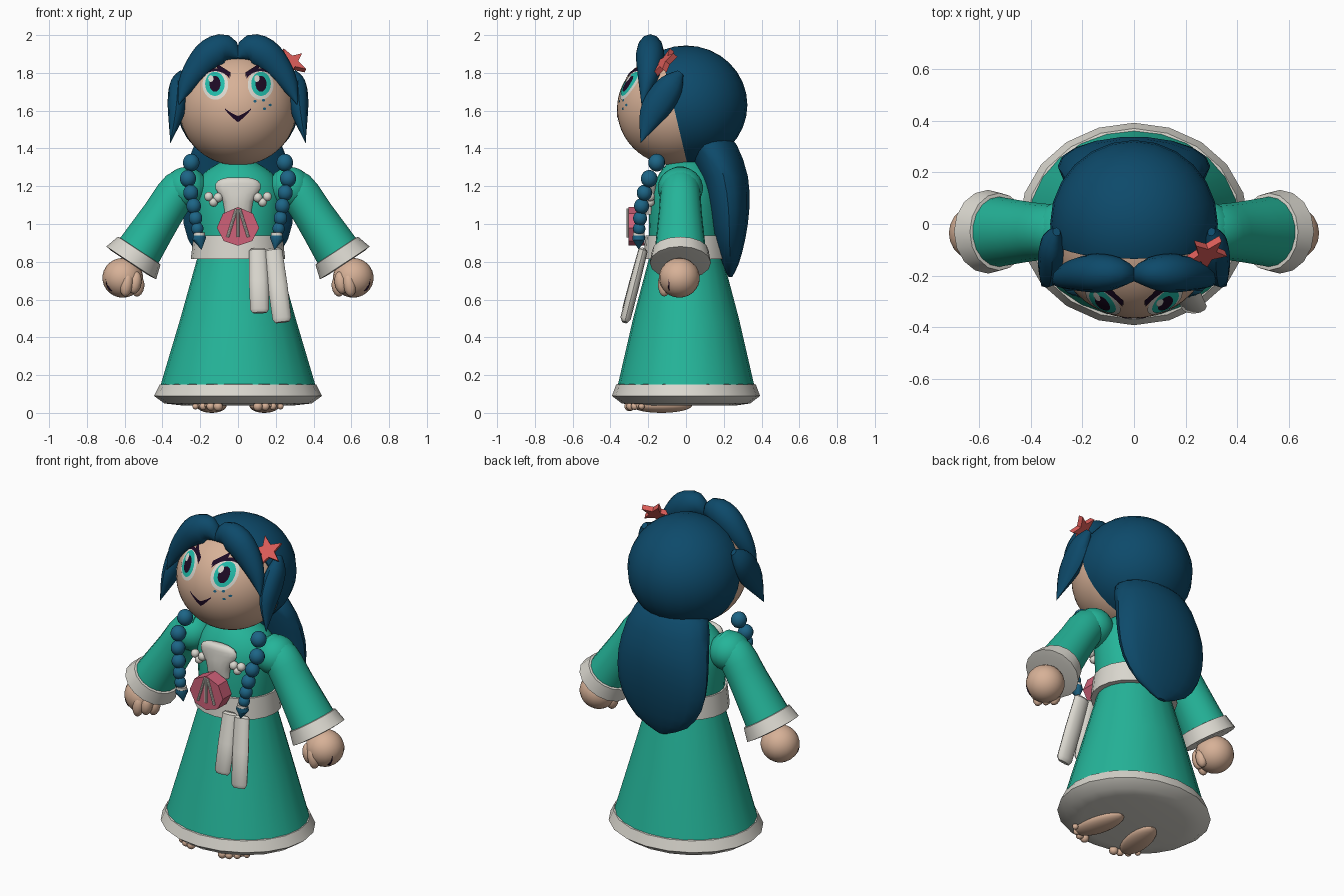
import bpy, bmesh, math
from mathutils import Vector, Matrix

if "Cube" in bpy.data.objects:
    bpy.data.objects.remove(bpy.data.objects["Cube"])

def material(name, rgb):
    m = bpy.data.materials.new(name)
    m.diffuse_color = (*rgb, 1)
    m.use_nodes = True
    m.node_tree.nodes["Principled BSDF"].inputs["Base Color"].default_value = m.diffuse_color
    return m

TEAL = material("dress teal", (0.018, 0.46, 0.32))
HAIR = material("hair blue", (0.004, 0.068, 0.145))
BRAID = material("braid blue", (0.012, 0.13, 0.24))
SKIN = material("skin", (0.68, 0.44, 0.31))
WHITE = material("trim white", (0.70, 0.68, 0.62))
PINK = material("shell pink", (0.62, 0.12, 0.19))
STAR = material("star coral", (0.72, 0.11, 0.10))
DARK = material("dark plum", (0.012, 0.003, 0.018))
IRIS = material("iris teal", (0.015, 0.50, 0.40))

def finish(name, bm, mat, angle=40, closed=True):
    if closed:
        bmesh.ops.recalc_face_normals(bm, faces=bm.faces)
    me = bpy.data.meshes.new(name)
    bm.to_mesh(me)
    bm.free()
    me.materials.append(mat)
    ob = bpy.data.objects.new(name, me)
    bpy.context.collection.objects.link(ob)
    bpy.ops.object.select_all(action='DESELECT')
    ob.select_set(True)
    bpy.context.view_layer.objects.active = ob
    bpy.ops.object.shade_smooth_by_angle(angle=math.radians(angle))
    return ob

def ball(name, c, r, mat, rot=None, seg=20):
    bm = bmesh.new()
    bmesh.ops.create_uvsphere(bm, u_segments=seg, v_segments=max(8, seg * 2 // 3), radius=1)
    m = Matrix.Translation(c) @ (rot or Matrix()) @ Matrix.Diagonal((*r, 1))
    bmesh.ops.transform(bm, matrix=m, verts=bm.verts)
    return finish(name, bm, mat)

def spline(keys, steps):
    """Catmull-Rom through tuples of (x, y, z, ra, rb)."""
    if steps == 1:
        return keys
    out = []
    p = [keys[0]] + list(keys) + [keys[-1]]
    for i in range(1, len(p) - 2):
        for k in range(steps):
            t = k / steps
            out.append(tuple(0.5 * (2 * b + (c - a) * t + (2*a - 5*b + 4*c - d) * t*t
                       + (3*b - a - 3*c + d) * t**3)
                       for a, b, c, d in zip(p[i-1], p[i], p[i+1], p[i+2])))
    return out + [keys[-1]]

def tube(name, keys, mat, n=16, side=(1, 0, 0), steps=1, axis=None, angle=40):
    """Loft elliptical rings along a path; ra lies along side, rb across it."""
    keys = spline(keys, steps)
    pts = [Vector(k[:3]) for k in keys]
    bm, rings = bmesh.new(), []
    for i, k in enumerate(keys):
        t = Vector(axis) if axis else pts[min(i + 1, len(pts) - 1)] - pts[max(i - 1, 0)]
        t.normalize()
        u = Vector(side)
        u = (u - t * u.dot(t)).normalized()
        v = t.cross(u)
        ra, rb = max(k[3], 0.001), max(k[4], 0.001)
        rings.append([bm.verts.new(pts[i] + u * ra * math.cos(a) + v * rb * math.sin(a))
                      for a in (2 * math.pi * j / n for j in range(n))])
    for A, B in zip(rings, rings[1:]):
        for j in range(n):
            bm.faces.new((A[j], A[(j+1) % n], B[(j+1) % n], B[j]))
    bm.faces.new(rings[0])
    bm.faces.new(rings[-1])
    return finish(name, bm, mat, angle)

def upright(name, prof, mat, n=20, **kw):
    """Vertical loft from (z, rx, ry)."""
    return tube(name, [(0, 0, z, a, b) for z, a, b in prof], mat, n, axis=(0, 0, 1), **kw)

def slab(name, outline, mat, matrix, depth):
    bm = bmesh.new()
    f = bm.faces.new([bm.verts.new((x, y, 0)) for x, y in outline])
    ext = bmesh.ops.extrude_face_region(bm, geom=[f])['geom']
    bmesh.ops.translate(bm, vec=(0, 0, depth), verts=[g for g in ext if isinstance(g, bmesh.types.BMVert)])
    bmesh.ops.transform(bm, matrix=matrix, verts=bm.verts)
    return finish(name, bm, mat, 20)

def patch(name, top, bottom, mat, off, rows=6):
    """Thin painted plate on the face, between two (x, z) curves."""
    bm, grid = bmesh.new(), []
    for r in range(rows + 1):
        t, row = r / rows, []
        for a, b in zip(top, bottom):
            x, z = a[0] + (b[0] - a[0]) * t, a[1] + (b[1] - a[1]) * t
            d = max(0, 1 - (x / 0.31)**2 - ((z - 1.61) / 0.30)**2)
            row.append(bm.verts.new((x, -0.055 - 0.31 * math.sqrt(d) - off, z)))
        grid.append(row)
    for A, B in zip(grid, grid[1:]):
        for j in range(len(A) - 1):
            bm.faces.new((A[j], B[j], B[j+1], A[j+1]))
    return finish(name, bm, mat, closed=False)

def disc(name, x, z, rx, rz, mat, off, n=14):
    arc = [math.pi * (1 - i / n) for i in range(n + 1)]
    patch(name, [(x + rx * math.cos(a), z + rz * math.sin(a)) for a in arc],
          [(x + rx * math.cos(a), z - rz * math.sin(a)) for a in arc], mat, off)

# Dress: skirt, hem, belt, bodice
upright("skirt", [(0.13, 0.415, 0.365), (0.5, 0.305, 0.28), (0.84, 0.21, 0.19)], TEAL, 24)
upright("hem", [(0.04, 0.30, 0.27), (0.05, 0.39, 0.34), (0.09, 0.445, 0.392),
                (0.15, 0.415, 0.37), (0.155, 0.39, 0.345)], WHITE)
upright("belt", [(0.815, 0.25, 0.225), (0.94, 0.235, 0.215)], WHITE)
upright("bodice", [(0.9, 0.22, 0.195), (1.05, 0.235, 0.195), (1.18, 0.235, 0.18),
                   (1.27, 0.18, 0.14), (1.33, 0.09, 0.09)], TEAL, 24, steps=3)

# Chest ruffle and its beads
upright_ruffle = [(0, -0.185, z, a, b) for z, a, b in
                  ((1.05, .07, .03), (1.12, .08, .04), (1.19, .12, .035), (1.23, .105, .03), (1.245, .06, .015))]
tube("chest_ruffle", upright_ruffle, WHITE, 16, axis=(0, 0, 1), steps=2)
for s in (-1, 1):
    for x, z, r in ((0.155, 1.145, .025), (0.13, 1.115, .024), (0.105, 1.14, .026)):
        ball("ruffle_bead", (s * x, -0.19, z), (r, r, r), WHITE, seg=10)

# Shell ornament with ridges
front = Matrix.Translation((0, -0.22, 1.0)) @ Matrix.Rotation(math.pi / 2, 4, 'X')
shell = [(0, .09), (.08, .055), (.112, -.02), (.075, -.09), (0, -.115),
         (-.075, -.09), (-.112, -.02), (-.08, .055)]
slab("shell", shell, PINK, front, 0.085)
for x in (-0.055, 0, 0.055):
    tube("shell_ridge", [(x * 0.15, -0.307, 1.08, .008, .008), (x, -0.307, 0.93, .008, .008)], WHITE, 8)

# Sash ends
for x0, x1, z1, y1 in ((0.105, 0.115, 0.53, -0.315), (0.185, 0.235, 0.48, -0.325)):
    a, b = Vector((x0, -0.225, 0.87)), Vector((x1, y1, z1))
    ks = [(*a.lerp(b, t), w, d) for t, w, d in
          ((0, .035, .012), (.03, .048, .025), (.5, .052, .028), (.95, .05, .028), (1, .038, .014))]
    tube("sash_end", ks, WHITE, 12)

# Head and back hair
ball("head", (0, -0.055, 1.61), (0.31, 0.31, 0.30), SKIN, seg=48)
bm = bmesh.new()
bmesh.ops.create_uvsphere(bm, u_segments=24, v_segments=16, radius=1)
bmesh.ops.transform(bm, matrix=Matrix.Translation((0, 0.0, 1.63)) @ Matrix.Diagonal((.325, .325, .315, 1)),
                    verts=bm.verts)
cut = bmesh.ops.bisect_plane(bm, geom=bm.verts[:] + bm.edges[:] + bm.faces[:], plane_co=(0, -0.06, 1.6),
                             plane_no=(0, -0.97, -0.23), clear_outer=True)
bmesh.ops.holes_fill(bm, edges=[e for e in bm.edges if e.is_boundary])
finish("hair_cap", bm, HAIR)
tube("ponytail", [(0, .13, 1.49, .10, .06), (0, .14, 1.42, .23, .13), (0, .20, 1.25, .28, .13),
                  (0, .225, 1.08, .295, .112), (0, .23, .92, .265, .085), (0, .235, .79, .17, .045),
                  (0, .235, .72, .03, .01)], HAIR, 18, steps=2, axis=(0, 0, 1))

# Face paint: mouth, eyes, freckles
xs = [i / 10 - 1 for i in range(21)]
patch("mouth", [(x * .07, 1.572 + .04 * abs(x)**1.3) for x in xs],
      [(x * .07, 1.54 + .066 * abs(x)**1.2) for x in xs], DARK, 0.003)
for x, z in ((.09, 1.65), (.135, 1.655), (.17, 1.63), (.14, 1.61)):
    disc("freckle", x, z, .009, .007, BRAID, 0.003, 6)

for s in (-1, 1):
    disc("eye_white", s * .12, 1.738, .068, .08, WHITE, .003)
    disc("eye_iris", s * .122, 1.742, .052, .064, IRIS, .005)
    disc("eye_pupil", s * .122, 1.742, .029, .042, DARK, .007)
    disc("eye_glint", s * .122 - .022, 1.77, .014, .018, WHITE, .009, 8)
    lash = [(s * .12 + .076 * x, 1.738 + .085 * math.sqrt(max(0, 1 - x * x * .75))) for x in xs]
    patch("eyelash", lash, [(x, z - .014) for x, z in lash], DARK, .006, 2)
    brow = [(s * .075 + .035 * x, 1.825 + s * x * .022) for x in xs]
    patch("eyebrow", brow, [(x, z - .022) for x, z in brow], DARK, .008, 2)

    # Bangs and side locks
    tube("bang", [(s * -.005, -.2, 1.885, .02, .015), (s * .06, -.19, 1.925, .06, .075),
                  (s * .14, -.19, 1.90, .075, .085), (s * .215, -.195, 1.82, .065, .072),
                  (s * .275, -.21, 1.73, .04, .045), (s * .315, -.235, 1.63, 0, 0)],
         HAIR, 12, side=(0, 1, 0), steps=3)
    tube("side_lock", [(s * .30, -.03, 1.80, .015, .02), (s * .315, -.075, 1.74, .045, .065),
                       (s * .32, -.13, 1.66, .052, .08), (s * .33, -.185, 1.57, .04, .065),
                       (s * .358, -.24, 1.43, 0, 0)], HAIR, 12, steps=3)

    # Braids
    for x, y, z, r in ((.248, -.155, 1.325, .045), (.265, -.195, 1.24, .044), (.25, -.22, 1.165, .041),
                       (.235, -.235, 1.095, .040), (.225, -.243, 1.03, .037), (.215, -.248, .975, .033)):
        ball("braid_bead", (s * x, y, z), (r, r, r * 1.05), BRAID, seg=14)
    upx, upy = s * .205, -.25
    tube("braid_tie", [(upx, upy, .955, .03, .03), (upx, upy, .93, .032, .032)], WHITE, 12)
    tube("braid_tip", [(upx, upy, .94, .033, .033), (upx, upy, .92, .036, .036),
                       (s * .193, upy, .865, 0, 0)], BRAID, 10)

    # Sleeves, puffs, cuffs
    d = Vector((s * .55, 0, -.835))
    c = Vector((s * .535, -.03, .84))
    tube("sleeve", [(s * .22, -.03, 1.22, .09, .09), (s * .31, -.03, 1.18, .105, .105),
                    (s * .40, -.03, 1.05, .115, .108), (*c, .138, .125)],
         TEAL, 18, side=(0, 1, 0), steps=3)
    ball("shoulder_puff", (s * .275, -.03, 1.19), (.115, .12, .112), TEAL)
    cuff = [(*(c + d * t), a, b) for t, a, b in
            ((-.025, .13, .12), (-.022, .15, .135), (.055, .162, .158), (.06, .13, .12))]
    tube("cuff", cuff, WHITE, 16, side=(0, 1, 0), axis=d, angle=30)

    # Hands with curled fingers
    ball("hand", (s * .61, -.035, .715), (.108, .108, .105), SKIN)
    for x, y, z, h in ((.545, -.10, .69, .06), (.59, -.115, .68, .065), (.53, -.05, .67, .055)):
        ball("finger", (s * x, y, z), (.034, .034, h), SKIN, Matrix.Rotation(-s * .15, 4, 'Y'), 12)
    ball("finger_crease", (s * .668, -.09, .705), (.034, .008, .06), DARK, seg=10)

    # Feet and toes
    ball("foot", (s * .14, -.13, .04), (.075, .165, .04), SKIN, Matrix.Rotation(s * .2, 4, 'Z'))
    for i in range(4):
        r = .026 - .003 * i
        ball("toe", (s * (.105 + .04 * i), -.30 + .012 * i * i * .6, .035), (r, r, r), SKIN, seg=10)

# Star hair clip
star = [((.088 if i % 2 == 0 else .038) * math.sin(i * math.pi / 5),
         (.088 if i % 2 == 0 else .038) * math.cos(i * math.pi / 5)) for i in range(10)]
turn = Vector((0.3, -0.75, 0.6)).to_track_quat('Z', 'Y').to_matrix().to_4x4()
slab("star_clip", star, STAR, Matrix.Translation((.275, -.10, 1.845)) @ turn @ Matrix.Rotation(.3, 4, 'Z'), 0.03)
